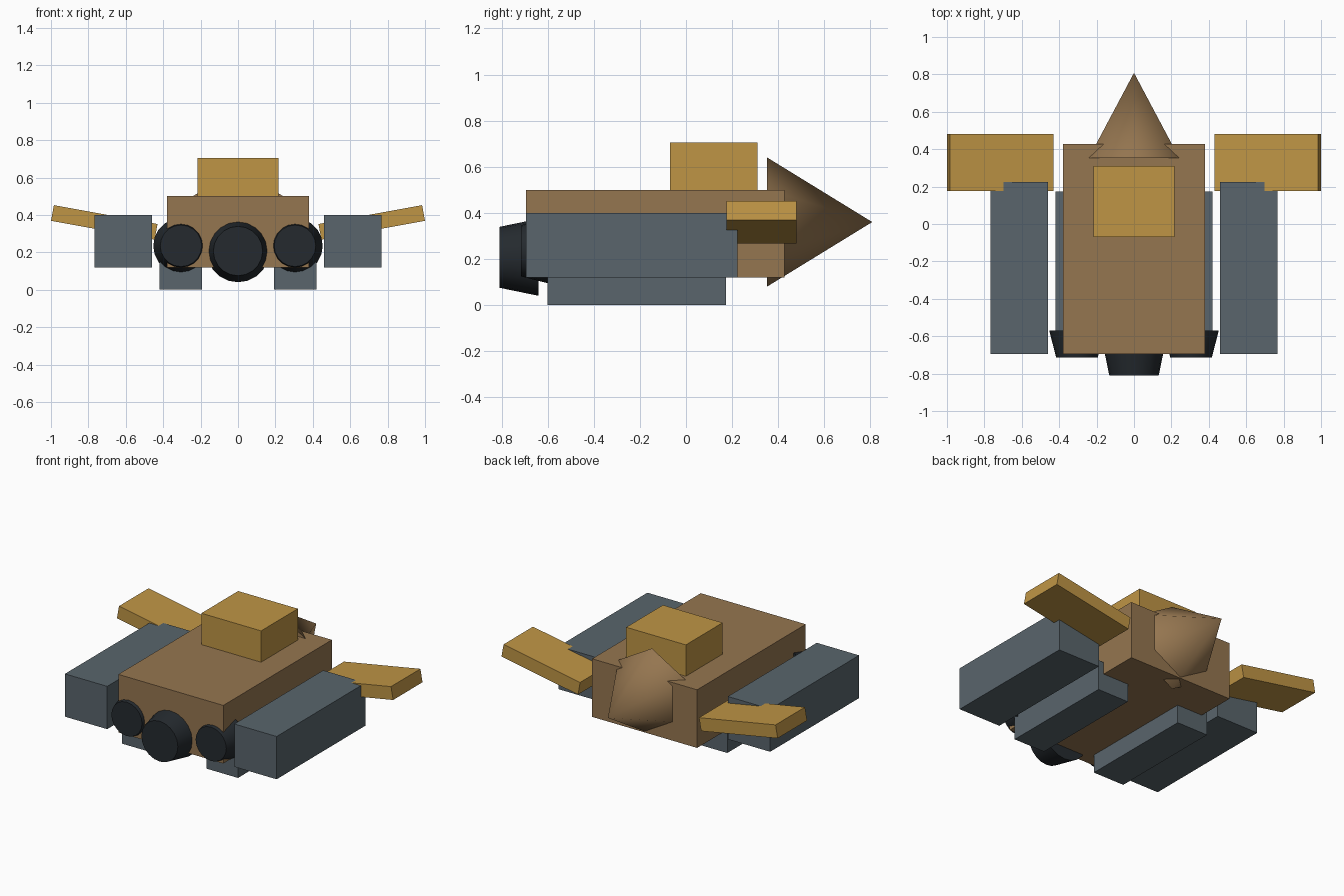
import bpy, math

if "Cube" in bpy.data.objects:
    bpy.data.objects.remove(bpy.data.objects["Cube"])


def material(name, rgb):
    m = bpy.data.materials.new(name)
    m.diffuse_color = (*rgb, 1)
    m.use_nodes = True
    m.node_tree.nodes["Principled BSDF"].inputs["Base Color"].default_value = m.diffuse_color
    return m


BROWN = material("brown_hull", (0.30, 0.18, 0.08))
GOLD = material("gold_trim", (0.52, 0.30, 0.06))
GREY = material("slate_grey", (0.10, 0.13, 0.15))
DARK = material("dark_metal", (0.018, 0.023, 0.028))


def box(name, x, y, z, mat, tilt=0):
    """Box from (min, max) ranges, optionally tilted about y."""
    r = (x, y, z)
    bpy.ops.mesh.primitive_cube_add(size=1, location=[(a + b) / 2 for a, b in r])
    o = bpy.context.object
    o.name = name
    o.scale = [b - a for a, b in r]
    o.rotation_euler.y = tilt
    o.data.materials.append(mat)
    return o


def cone(name, x, z, y0, y1, r0, r1, sides, mat):
    """Cone frustum along y: radius r0 at y0 (rear), r1 at y1 (front)."""
    bpy.ops.mesh.primitive_cone_add(vertices=sides, radius1=r0, radius2=r1,
                                    depth=y1 - y0, location=(x, (y0 + y1) / 2, z),
                                    rotation=(-math.pi / 2, 0, 0))
    o = bpy.context.object
    o.name = name
    o.data.materials.append(mat)
    bpy.ops.object.shade_smooth_by_angle(angle=math.radians(62))
    return o


# Hull and cabin
box("hull", (-0.38, 0.38), (-0.695, 0.428), (0.12, 0.50), BROWN)
box("cabin", (-0.216, 0.216), (-0.07, 0.31), (0.49, 0.705), GOLD)

# Six-sided nose, a vertex pointing straight up
cone("nose_cone", 0, 0.36, 0.352, 0.808, 0.28, 0, 6, BROWN)

# Centre engine
cone("centre_engine", 0, 0.207, -0.81, -0.64, 0.132, 0.167, 20, DARK)

# Mirrored side parts
for s, side in ((-1, "left"), (1, "right")):
    def span(a, b):
        return tuple(sorted((s * a, s * b)))
    box(side + "_pod", span(0.46, 0.766), (-0.695, 0.224), (0.12, 0.40), GREY)
    box(side + "_skid", span(0.193, 0.42), (-0.60, 0.173), (0, 0.20), GREY)
    box(side + "_wing", span(0.4335, 0.9965), (0.176, 0.48), (0.3175, 0.4025), GOLD,
        tilt=-s * math.radians(10.3))
    cone(side + "_engine", s * 0.305, 0.235, -0.715, -0.57, 0.111, 0.148, 20, DARK)
